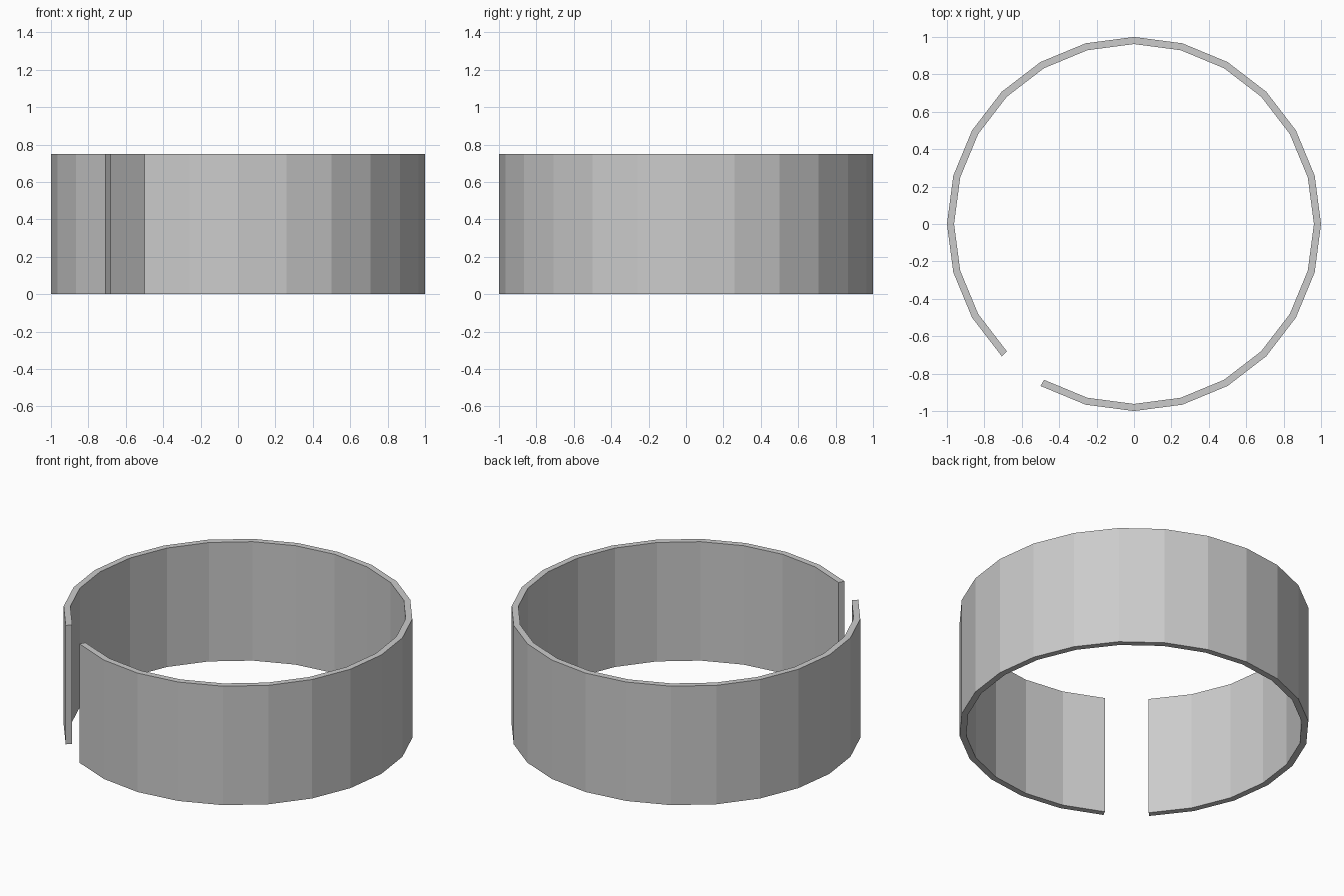
import bpy, bmesh
from math import cos, sin, radians

if "Cube" in bpy.data.objects:
    bpy.data.objects.remove(bpy.data.objects["Cube"])

OUTER, INNER, HEIGHT = 1.0, 0.962, 0.75
STEP = 15            # 24-sided circle
START, END = -120, 225   # one facet is left open at the front left

bm = bmesh.new()

# Cross-section of the wall at each corner of the ring
sections = []
for a in range(START, END + 1, STEP):
    c, s = cos(radians(a)), sin(radians(a))
    corners = [(OUTER, 0), (OUTER, HEIGHT), (INNER, HEIGHT), (INNER, 0)]
    sections.append([bm.verts.new((r * c, r * s, z)) for r, z in corners])

# Wall facets
for p, q in zip(sections, sections[1:]):
    for i in range(4):
        j = (i + 1) % 4
        bm.faces.new((p[i], q[i], q[j], p[j]))

# Ends of the gap
bm.faces.new(sections[0])
bm.faces.new(sections[-1][::-1])
bmesh.ops.recalc_face_normals(bm, faces=bm.faces)

mesh = bpy.data.meshes.new("open_ring_band")
bm.to_mesh(mesh)
bm.free()
bpy.context.collection.objects.link(bpy.data.objects.new("open_ring_band", mesh))
